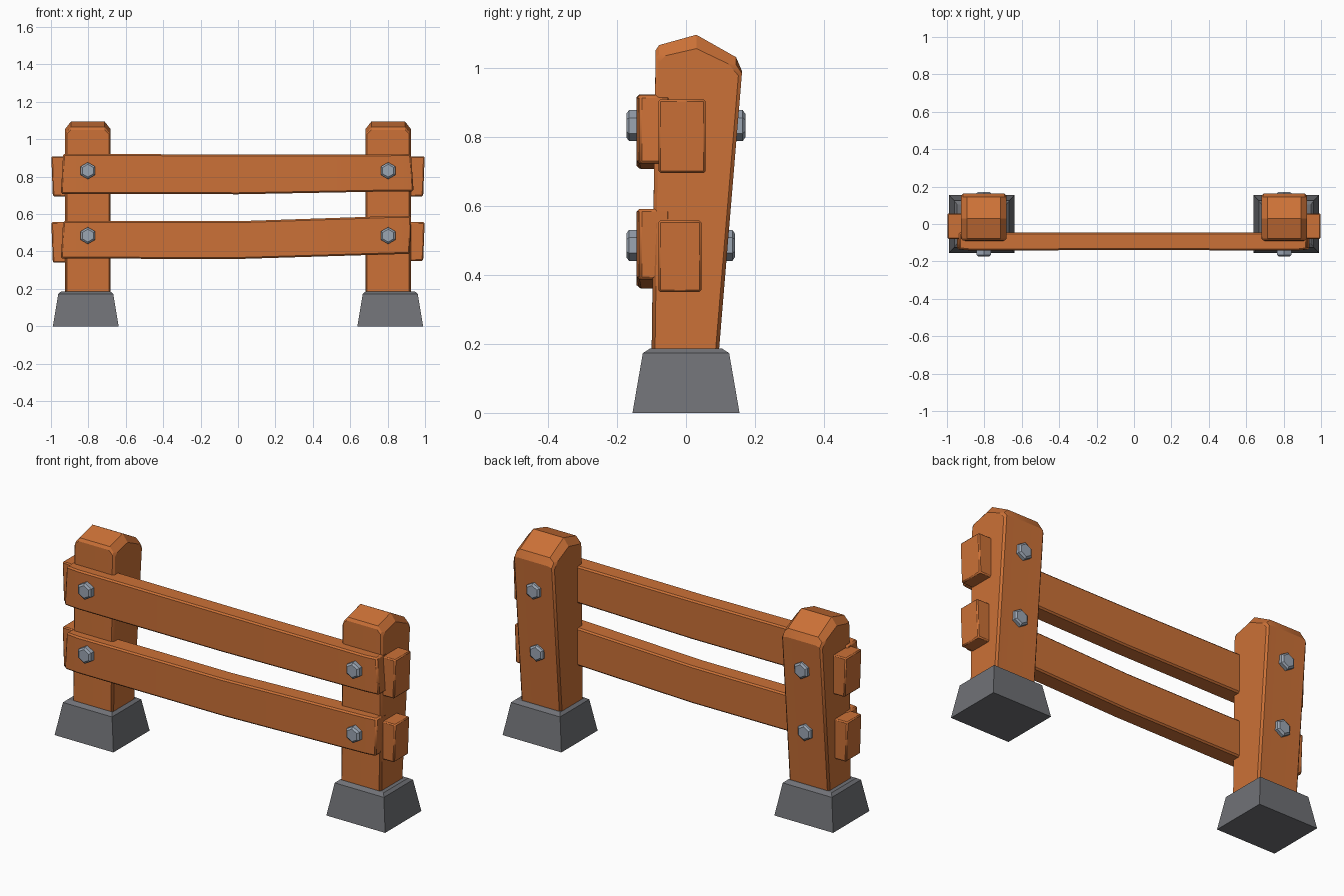
import bpy, bmesh, math

if "Cube" in bpy.data.objects:
    bpy.data.objects.remove(bpy.data.objects["Cube"])


def material(name, rgb):
    m = bpy.data.materials.new(name)
    m.diffuse_color = (*rgb, 1)
    m.use_nodes = True
    m.node_tree.nodes["Principled BSDF"].inputs["Base Color"].default_value = m.diffuse_color
    return m


WOOD = material("orange_wood", (0.60, 0.165, 0.038))
STONE = material("grey_stone", (0.16, 0.165, 0.18))
STEEL = material("steel", (0.33, 0.38, 0.45))


def loft(name, rings, mat, bevel=0.0):
    """Skin a list of equal-length point rings and cap both ends."""
    bm = bmesh.new()
    vs = [[bm.verts.new(p) for p in r] for r in rings]
    n = len(vs[0])
    for a, b in zip(vs, vs[1:]):
        for i in range(n):
            j = (i + 1) % n
            bm.faces.new((a[i], a[j], b[j], b[i]))
    bm.faces.new(vs[0])
    bm.faces.new(vs[-1])
    bmesh.ops.recalc_face_normals(bm, faces=bm.faces)
    me = bpy.data.meshes.new(name)
    bm.to_mesh(me)
    bm.free()
    me.materials.append(mat)
    ob = bpy.data.objects.new(name, me)
    bpy.context.collection.objects.link(ob)
    if bevel:
        mod = ob.modifiers.new("worn_edges", 'BEVEL')
        mod.width = bevel
        mod.segments = 1
        mod.limit_method = 'ANGLE'
        mod.angle_limit = math.radians(50)
    bpy.context.view_layer.objects.active = ob
    ob.select_set(True)
    bpy.ops.object.shade_smooth_by_angle(angle=math.radians(25))
    ob.select_set(False)
    return ob


def rect_x(x, y0, y1, z0, z1, dx=0.0):
    """Rectangle across x; dx shifts the lower edge for a skewed end."""
    return [(x + dx, y0, z0), (x + dx, y1, z0), (x, y1, z1), (x, y0, z1)]


def rect_z(cx, hx, hy, z):
    return [(cx - hx, -hy, z), (cx + hx, -hy, z), (cx + hx, hy, z), (cx - hx, hy, z)]


def bolt(name, x, y, z, d):
    """Six-sided domed bolt head, ending at y and facing d along y."""
    rings = []
    for depth, r in ((-0.05, 0.045), (-0.008, 0.045), (0, 0.034)):
        rings.append([(x + r * math.sin(k * math.pi / 3), y + d * depth,
                       z + r * math.cos(k * math.pi / 3)) for k in range(6)])
    loft(name, rings, STEEL)


# side outline of a post (y, z, drop of the top at the post's side faces)
POST = [(-0.10, 0.15, 0), (0.093, 0.15, 0), (0.162, 0.99, 0.01),
        (0.145, 1.03, 0.03), (0.03, 1.095, 0.04), (-0.078, 1.065, 0.035),
        (-0.088, 1.05, 0.03)]

for side, s in (("left", -1), ("right", 1)):
    # tapered stone foot
    loft(side + "_foot", [rect_z(s * 0.814, hx, hy, z) for hx, hy, z in
         ((0.176, 0.155, 0), (0.147, 0.125, 0.173), (0.132, 0.105, 0.186))], STONE)
    # leaning post with chamfered top
    rings = [[(s * 0.803 + dx, y, z - k * drop) for y, z, drop in POST]
             for dx, k in ((-0.121, 1), (-0.09, 0), (0.09, 0), (0.121, 1))]
    loft(side + "_post", rings, WOOD, 0.010)
    # short rail stubs on the outer side
    low = 0.34 if s < 0 else 0.35
    for level, z0, z1, y1 in (("upper", 0.695, 0.908, 0.057), ("lower", low, 0.557, 0.045)):
        loft(f"{side}_{level}_stub",
             [rect_x(s * 0.85, -0.08, y1, z0, z1),
              rect_x(s * 0.998, -0.08, y1, z0, z1, -s * 0.008)], WOOD, 0.006)
    # bolts on front and back
    for level, z, back in (("upper", 0.832, 0.172), ("lower", 0.485, 0.142)):
        bolt(f"{side}_{level}_front_bolt", s * 0.803, -0.173, z, -1)
        bolt(f"{side}_{level}_back_bolt", s * 0.803, back, z, 1)

# long front rails, slightly bent past the middle
loft("upper_rail",
     [rect_x(-0.935, -0.135, -0.045, 0.708, 0.922, -0.012),
      rect_x(-0.86, -0.143, -0.045, 0.708, 0.922),
      rect_x(0.0, -0.138, -0.045, 0.706, 0.918),
      rect_x(0.86, -0.143, -0.045, 0.722, 0.920),
      rect_x(0.925, -0.135, -0.045, 0.722, 0.920, 0.014)], WOOD, 0.008)
loft("lower_rail",
     [rect_x(-0.935, -0.135, -0.045, 0.362, 0.562, -0.012),
      rect_x(-0.86, -0.143, -0.045, 0.362, 0.562),
      rect_x(0.0, -0.138, -0.045, 0.360, 0.562),
      rect_x(0.86, -0.143, -0.045, 0.386, 0.591),
      rect_x(0.925, -0.135, -0.045, 0.386, 0.591, -0.006)], WOOD, 0.008)
